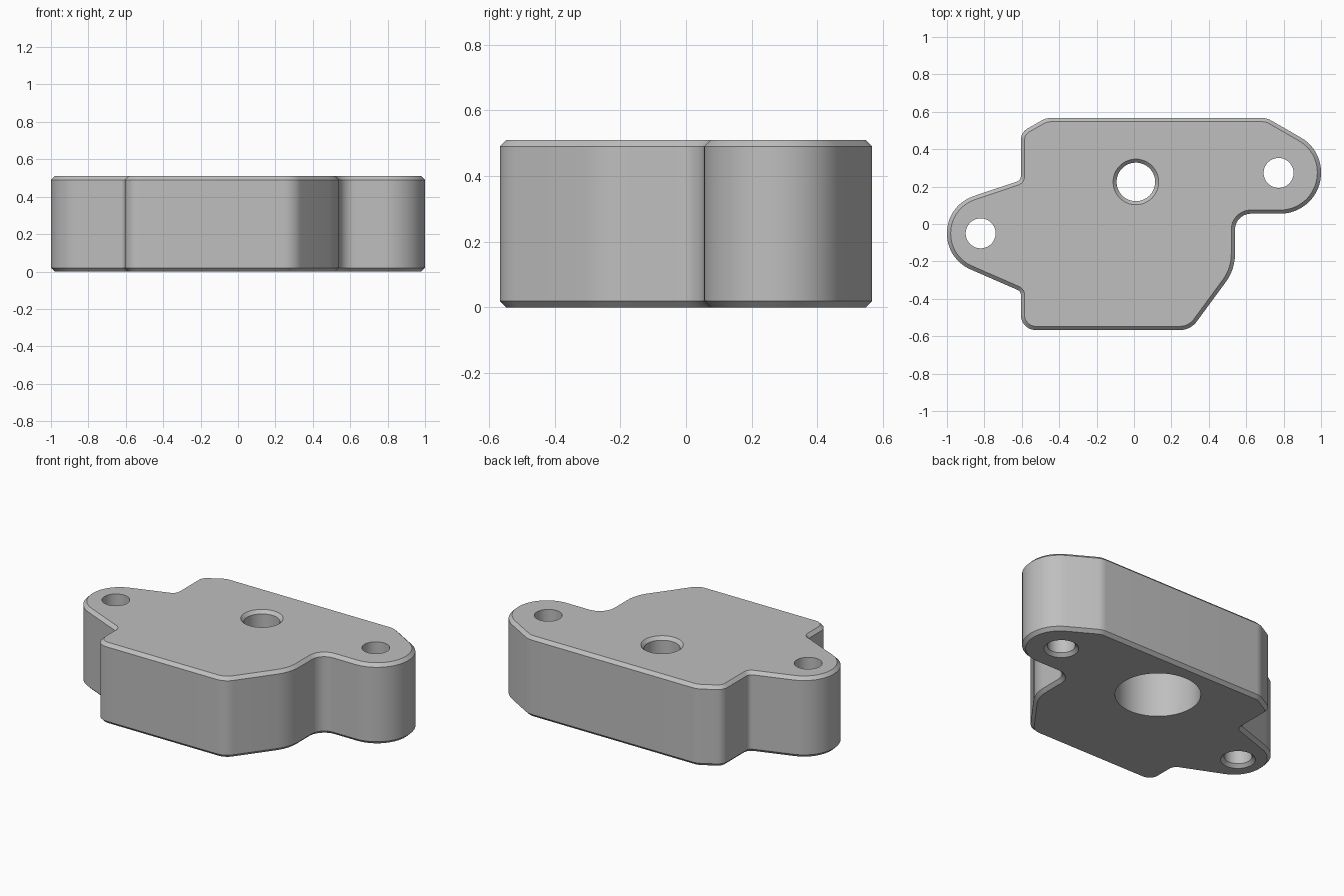
import bpy, bmesh, math
from mathutils import Vector

old = bpy.data.objects.get("Cube")
if old:
    bpy.data.objects.remove(old, do_unlink=True)

HEIGHT, CHAMFER = 0.51, 0.02

grey = bpy.data.materials.new("plain_grey")
grey.use_nodes = True
grey.diffuse_color = (0.52, 0.52, 0.52, 1)
grey.node_tree.nodes["Principled BSDF"].inputs["Base Color"].default_value = grey.diffuse_color

# Outline corners, counterclockwise: x, y, fillet radius
CORNERS = [
    (-0.605, -0.567, 0.08), (0.302, -0.567, 0.11), (0.54, -0.243, 0.25),
    (0.54, 0.055, 0.085),
    (1.0, 0.055, 0.218), (1.0, 0.4, 0.212),           # right mounting ear
    (0.71, 0.567, 0.1), (-0.47, 0.567, 0.1), (-0.605, 0.49, 0.07),
    (-0.605, 0.234, 0.03),
    (-1.0, 0.101, 0.208), (-1.0, -0.188, 0.208),      # left mounting ear
    (-0.605, -0.36, 0.03),
]


def filleted(corners):
    """Return (point, outward normal) pairs round the rounded polygon."""
    result = []
    for i, (x, y, r) in enumerate(corners):
        p = Vector((x, y))
        a = (p - Vector(corners[i - 1][:2])).normalized()
        b = (Vector(corners[(i + 1) % len(corners)][:2]) - p).normalized()
        turn = math.atan2(a.x * b.y - a.y * b.x, a.dot(b))
        side = 1 if turn > 0 else -1
        start = p - a * r * math.tan(abs(turn) / 2)
        centre = start + side * r * Vector((-a.y, a.x))
        angle = math.atan2(-a.x, a.y)
        steps = max(3, round(abs(turn) / math.radians(6)))
        for k in range(steps + 1):
            t = angle + turn * k / steps
            n = Vector((math.cos(t), math.sin(t)))
            result.append((centre + n * r * side, n))
    return result


def circle(x, y, r, z, sides=64):
    return [(x + r * math.cos(math.tau * i / sides),
             y + r * math.sin(math.tau * i / sides), z) for i in range(sides)]


def wall(bm, rings):
    """Skin a stack of matching rings; return the bottom and top edge loops."""
    loops = [[bm.verts.new(co) for co in ring] for ring in rings]
    count = len(loops[0])
    for low, high in zip(loops, loops[1:]):
        for i in range(count):
            j = (i + 1) % count
            bm.faces.new((low[i], low[j], high[j], high[i]))
    return [[bm.edges.get((loop[i - 1], loop[i])) for i in range(count)]
            for loop in (loops[0], loops[-1])]


bm = bmesh.new()

# Chamfered outer wall
outline = filleted(CORNERS)
levels = [(CHAMFER, 0), (0, CHAMFER), (0, HEIGHT - CHAMFER), (CHAMFER, HEIGHT)]
rims = [wall(bm, [[(*(p - n * inset), z) for p, n in outline]
                  for inset, z in levels])]

# Ear holes, countersunk underneath, and the stepped centre bore
ear_profile = [(0.1, 0), (0.08, CHAMFER), (0.08, HEIGHT)]
centre_profile = [(0.246, 0), (0.246, 0.36), (0.103, 0.36),
                  (0.103, HEIGHT - CHAMFER), (0.122, HEIGHT)]
for x, y, profile in ((-0.82, -0.05, ear_profile), (0.773, 0.273, ear_profile),
                      (0.01, 0.225, centre_profile)):
    rims.append(wall(bm, [circle(x, y, r, z) for r, z in profile]))

# Flat underside and top, pierced by the holes
for edge_loops, up in zip(zip(*rims), (-1, 1)):
    bmesh.ops.triangle_fill(bm, edges=[e for loop in edge_loops for e in loop],
                            use_beauty=True, use_dissolve=False, normal=(0, 0, up))
bmesh.ops.recalc_face_normals(bm, faces=bm.faces)

mesh = bpy.data.meshes.new("mounting_block")
bm.to_mesh(mesh)
bm.free()
mesh.materials.append(grey)
block = bpy.data.objects.new("mounting_block", mesh)
bpy.context.collection.objects.link(block)

bpy.ops.object.select_all(action="DESELECT")
bpy.context.view_layer.objects.active = block
block.select_set(True)
bpy.ops.object.shade_smooth_by_angle(angle=math.radians(30))
